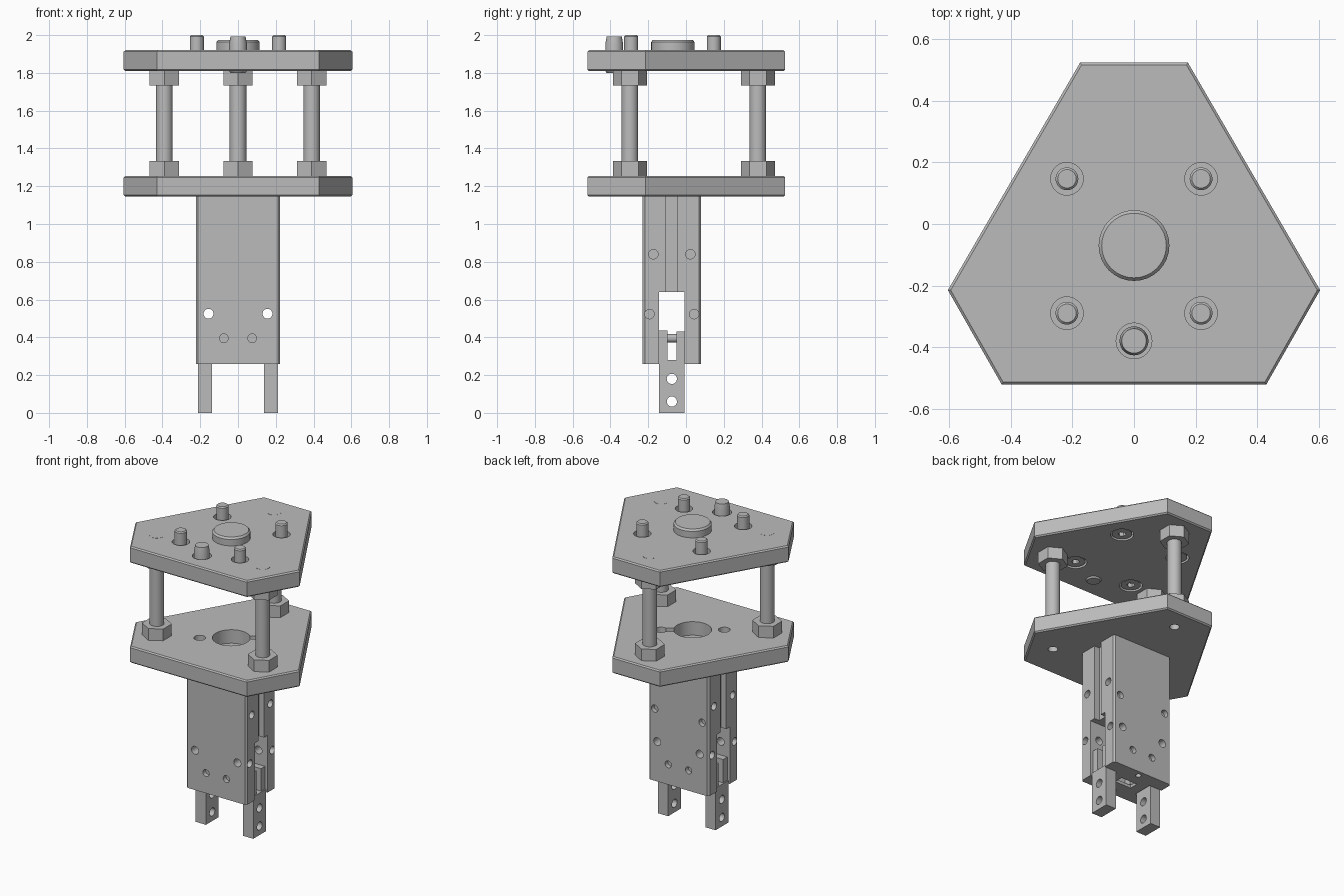
import bpy, bmesh, math
from mathutils import Matrix, Vector

cube = bpy.data.objects.get("Cube")
if cube:
    bpy.data.objects.remove(cube, do_unlink=True)

grey = bpy.data.materials.new("machined grey")
grey.use_nodes = True
COLOUR = (0.5, 0.5, 0.5, 1)
grey.diffuse_color = COLOUR
grey.node_tree.nodes["Principled BSDF"].inputs["Base Color"].default_value = COLOUR

CY = -0.075  # y of the gripper axis


def finish(name, bm):
    bmesh.ops.recalc_face_normals(bm, faces=bm.faces)
    mesh = bpy.data.meshes.new(name)
    bm.to_mesh(mesh)
    bm.free()
    mesh.materials.append(grey)
    ob = bpy.data.objects.new(name, mesh)
    bpy.context.collection.objects.link(ob)
    return ob


def prism(name, outline, z0, z1, chamfer=0, upright_only=False):
    bm = bmesh.new()
    face = bm.faces.new([bm.verts.new((x, y, z0)) for x, y in outline])
    top = bmesh.ops.extrude_face_region(bm, geom=[face])["geom"]
    bmesh.ops.translate(bm, vec=(0, 0, z1 - z0),
                        verts=[v for v in top if isinstance(v, bmesh.types.BMVert)])
    bmesh.ops.recalc_face_normals(bm, faces=bm.faces)
    if chamfer:
        edges = [e for e in bm.edges
                 if (abs(e.verts[0].co.z - e.verts[1].co.z) > 0.01) == upright_only]
        bmesh.ops.bevel(bm, geom=edges, offset=chamfer, segments=1, affect='EDGES')
    return finish(name, bm)


def box(name, x0, x1, y0, y1, z0, z1, chamfer=0):
    return prism(name, [(x0, y0), (x1, y0), (x1, y1), (x0, y1)], z0, z1, chamfer, True)


def rod(name, start, end, r, sides=32, r_end=None, turn=0):
    a, b = Vector(start), Vector(end)
    aim = (b - a).to_track_quat('Z', 'Y').to_matrix().to_4x4()
    bm = bmesh.new()
    bmesh.ops.create_cone(bm, cap_ends=True, segments=sides, radius1=r,
                          radius2=r if r_end is None else r_end, depth=(b - a).length,
                          matrix=Matrix.Translation((a + b) / 2) @ aim @ Matrix.Rotation(turn, 4, 'Z'))
    return finish(name, bm)


def turned(name, x, y, profile):
    """Closed solid of revolution from (radius, z) points."""
    bm = bmesh.new()
    n = 32
    rings = [[bm.verts.new((x + r * math.cos(i * math.tau / n), y + r * math.sin(i * math.tau / n), z))
              for i in range(n)] for r, z in profile]
    for lo, hi in zip(rings, rings[1:]):
        for i in range(n):
            bm.faces.new((lo[i], lo[(i + 1) % n], hi[(i + 1) % n], hi[i]))
    bm.faces.new(rings[0])
    bm.faces.new(rings[-1])
    return finish(name, bm)


def cut(ob, *cutters):
    for c in cutters:
        mod = ob.modifiers.new("cut", 'BOOLEAN')
        mod.operation, mod.solver, mod.object = 'DIFFERENCE', 'EXACT', c
        bpy.context.view_layer.objects.active = ob
        bpy.ops.object.modifier_apply(modifier=mod.name)
        bpy.data.objects.remove(c, do_unlink=True)


# Mounting plates: triangle with clipped corners
half = [(0.175, 0.525), (0.605, -0.215), (0.43, -0.522)]
outline = half + [(-x, y) for x, y in reversed(half)]
upper = prism("upper_plate", outline, 1.81, 1.92, 0.008)
lower = prism("lower_plate", outline, 1.145, 1.255, 0.008)

# Standoffs with hex nuts
for i, (x, y) in enumerate([(0, 0.38), (0.39, -0.297), (-0.39, -0.297)]):
    cut(lower, rod("cutter", (x, y, 1.1), (x, y, 1.21), 0.03))
    rod(f"standoff_{i}", (x, y, 1.21), (x, y, 1.921), 0.044)
    for label, z in (("lower", 1.255), ("upper", 1.733)):
        nut = rod(f"{label}_nut_{i}", (x, y, z), (x, y, z + 0.078), 0.09, 6)
        if max(v.co.x for v in nut.data.vertices) - x > 0.085:
            nut.data.transform(Matrix.Translation((x, y, 0)) @ Matrix.Rotation(math.pi / 6, 4, 'Z')
                               @ Matrix.Translation((-x, -y, 0)))

# Screws through the upper plate, heads sunk in its underside
for sx in (-1, 1):
    for y in (0.147, -0.29):
        x = sx * 0.218
        cut(upper, rod("cutter", (x, y, 1.88), (x, y, 1.95), 0.053),
            rod("cutter", (x, y, 1.79), (x, y, 1.85), 0.07))
        screw = turned("plate_screw", x, y, [(0.06, 1.815), (0.06, 1.85), (0.037, 1.85),
                                            (0.037, 1.993), (0.03, 2.0)])
        cut(screw, rod("cutter", (x, y, 1.8), (x, y, 1.84), 0.025, 6))

# Locating pin and centring disc
cut(upper, rod("cutter", (0, -0.38, 1.88), (0, -0.38, 1.95), 0.058))
turned("locating_pin", 0, -0.38, [(0.04, 1.8), (0.047, 1.81), (0.047, 1.955), (0.04, 1.992)])
turned("centring_disc", 0, -0.07, [(0.115, 1.9), (0.115, 1.963), (0.105, 1.975)])

# Lower plate: bore with keyhole pocket, and a dowel hole opposite
px, py = 0.156, 0.11
slot = box("cutter", 0, 0.19, -0.022, 0.022, 1.165, 1.3)
slot.data.transform(Matrix.Translation((0, -0.07, 0)) @ Matrix.Rotation(math.atan2(py, px), 4, 'Z'))
cut(lower, rod("cutter", (0, -0.07, 1.165), (0, -0.07, 1.3), 0.115), slot,
    rod("cutter", (px, py - 0.07, 1.165), (px, py - 0.07, 1.3), 0.038),
    rod("cutter", (-px, -py - 0.07, 1.165), (-px, -py - 0.07, 1.3), 0.036))

# Gripper body with a jaw slot running side to side
Y0, Y1 = -0.23, 0.08
body = box("gripper_body", -0.223, 0.223, Y0, Y1, 0.26, 1.145, 0.012)
cut(body, box("cutter", -0.3, 0.3, CY - 0.067, CY + 0.067, 0.28, 0.64),
    box("cutter", -0.06, 0.06, CY - 0.03, CY + 0.03, 0.2, 0.3))
for s in (-1, 1):
    xs = sorted((s * 0.13, s * 0.3))
    gs = sorted((s * 0.185, s * 0.3))
    cut(body, box("cutter", *xs, CY - 0.067, CY + 0.067, 0.2, 0.3),
        box("cutter", *gs, CY - 0.03, CY + 0.03, 0.6, 1.2),
        rod("cutter", (s * 0.156, -0.4, 0.525), (s * 0.156, 0.2, 0.525), 0.026),
        rod("cutter", (s * 0.175, 0.05, 0.74), (s * 0.175, 0.2, 0.74), 0.024),
        rod("cutter", (0, CY + s * 0.115, 0.2), (0, CY + s * 0.115, 0.29), 0.018))
    for y in (Y0, Y1):
        cut(body, rod("cutter", (s * 0.075, y - 0.03, 0.395), (s * 0.075, y + 0.03, 0.395), 0.023))
    for dy, z in ((0.098, 0.84), (0.118, 0.523)):
        for t in (-1, 1):
            y = CY + t * dy
            cut(body, rod("cutter", (s * 0.19, y, z), (s * 0.3, y, z), 0.025))

# Jaws: drilled finger below, fork on a pivot pin above
for side, s in (("left", 1), ("right", -1)):
    xs = sorted((s * 0.137, s * 0.212))
    jaw = box(f"{side}_jaw", *xs, CY - 0.067, CY + 0.067, 0, 0.28)
    for z in (0.06, 0.18):
        cut(jaw, rod("cutter", (s * 0.1, CY, z), (s * 0.3, CY, z), 0.027))
    fx = sorted((s * 0.05, s * 0.205))
    box(f"{side}_fork_front", *fx, CY - 0.067, CY - 0.022, 0.28, 0.435)
    box(f"{side}_fork_back", *fx, CY + 0.025, CY + 0.067, 0.28, 0.43)
    rod(f"{side}_pivot_pin", (s * 0.075, Y0 + 0.03, 0.395), (s * 0.075, Y1 - 0.03, 0.395), 0.022)

# Smooth round walls, keep edges crisp
bpy.ops.object.select_all(action='DESELECT')
for ob in bpy.context.collection.objects:
    if ob.type == 'MESH' and ob.data.materials and ob.data.materials[0] == grey:
        ob.select_set(True)
        bpy.context.view_layer.objects.active = ob
bpy.ops.object.shade_smooth_by_angle(angle=math.radians(30))
